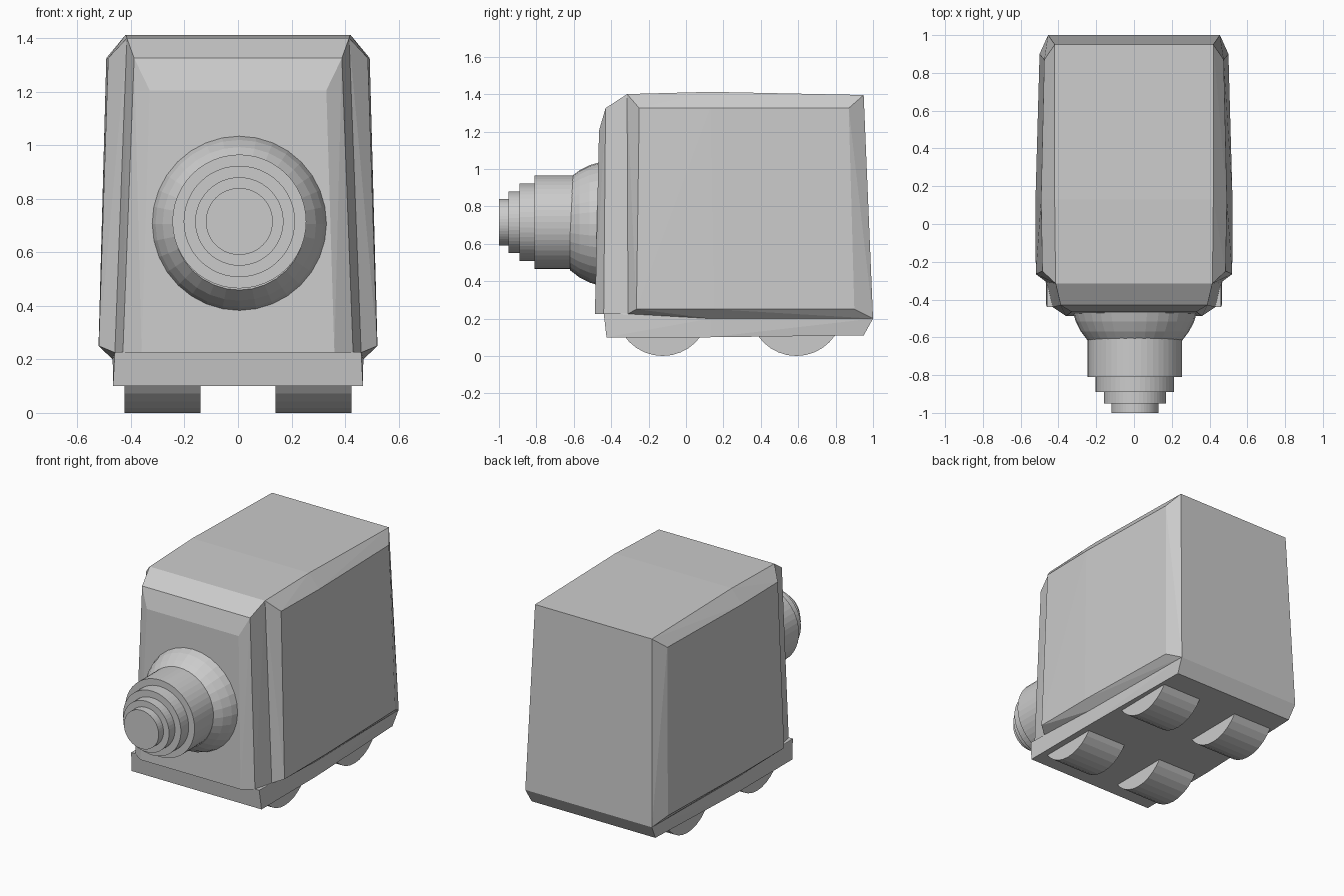
import bpy, bmesh, math
from mathutils import Matrix, Vector

if "Cube" in bpy.data.objects:
    bpy.data.objects.remove(bpy.data.objects["Cube"])


def finish(name, bm):
    bmesh.ops.recalc_face_normals(bm, faces=bm.faces)
    me = bpy.data.meshes.new(name)
    bm.to_mesh(me)
    bm.free()
    ob = bpy.data.objects.new(name, me)
    bpy.context.collection.objects.link(ob)
    return ob


def mirrored_hull(name, half):
    """Faceted solid from the corner points of its right half."""
    bm = bmesh.new()
    for x, y, z in half:
        for s in (1, -1):
            bm.verts.new((s * x, y, z))
    bmesh.ops.convex_hull(bm, input=bm.verts)
    loose = [v for v in bm.verts if not v.link_faces]
    bmesh.ops.delete(bm, geom=loose, context='VERTS')
    bmesh.ops.dissolve_limit(bm, angle_limit=math.radians(0.8), verts=bm.verts, edges=bm.edges)
    return finish(name, bm)


def lathe(name, profile, centre, segments):
    """Revolve (radius, y) points around an axis along y."""
    bm = bmesh.new()
    rings = []
    for r, y in profile:
        rings.append([bm.verts.new((centre[0] + r * math.cos(2 * math.pi * i / segments), y,
                                    centre[1] + r * math.sin(2 * math.pi * i / segments)))
                      for i in range(segments)])
    for a, b in zip(rings, rings[1:]):
        for i in range(segments):
            j = (i + 1) % segments
            bm.faces.new((a[i], a[j], b[j], b[i]))
    bm.faces.new(rings[0])
    bm.faces.new(rings[-1])
    return finish(name, bm)


# Main housing with raised, bevelled side panels
mirrored_hull("housing", [
    (0.415, -0.315, 1.40), (0.42, 0.13, 1.412), (0.42, 0.95, 1.395),
    (0.46, -0.31, 0.225), (0.468, 0.13, 0.20), (0.455, 1.0, 0.20),
    (0.485, -0.25, 1.325), (0.492, 0.13, 1.325), (0.475, 0.87, 1.325),
    (0.52, -0.265, 0.25), (0.521, 0.15, 0.25), (0.50, 0.90, 0.25)])

# Narrower front section
mirrored_hull("front_panel", [
    (0.415, -0.315, 1.40), (0.46, -0.31, 0.225),
    (0.388, -0.43, 1.325), (0.43, -0.44, 0.225),
    (0.33, -0.465, 1.205), (0.36, -0.487, 0.225)])

# Low chassis under the housing
mirrored_hull("chassis", [
    (0.46, -0.44, 0.228), (0.467, -0.425, 0.10), (0.467, 0.13, 0.10),
    (0.468, 0.13, 0.20), (0.455, 1.0, 0.20), (0.445, 0.95, 0.11)])

# Rounded lens mount
R, Y0 = 0.338, -0.39
dome = [(R * math.cos(t), Y0 - R * math.sin(t))
        for t in [math.radians(a) for a in (0, 11, 22, 32, 43)]]
lathe("lens_mount", dome, (0.005, 0.706), 32)

# Telescoping lens barrel
lathe("lens_barrel", [
    (0.25, -0.45), (0.25, -0.81), (0.208, -0.81), (0.208, -0.89),
    (0.165, -0.89), (0.165, -0.95), (0.125, -0.95), (0.125, -1.0)],
    (0.005, 0.715), 48)

# Four feet: cylinders half sunk in the chassis
for side, x in (("left", -0.282), ("right", 0.282)):
    for end, y in (("front", -0.125), ("rear", 0.59)):
        bm = bmesh.new()
        bmesh.ops.create_cone(bm, cap_ends=True, segments=32, radius1=0.25, radius2=0.25,
                              depth=0.285,
                              matrix=Matrix.Translation((x, y, 0.25))
                              @ Matrix.Rotation(math.pi / 2, 4, 'Y'))
        finish(f"{end}_{side}_wheel", bm)
